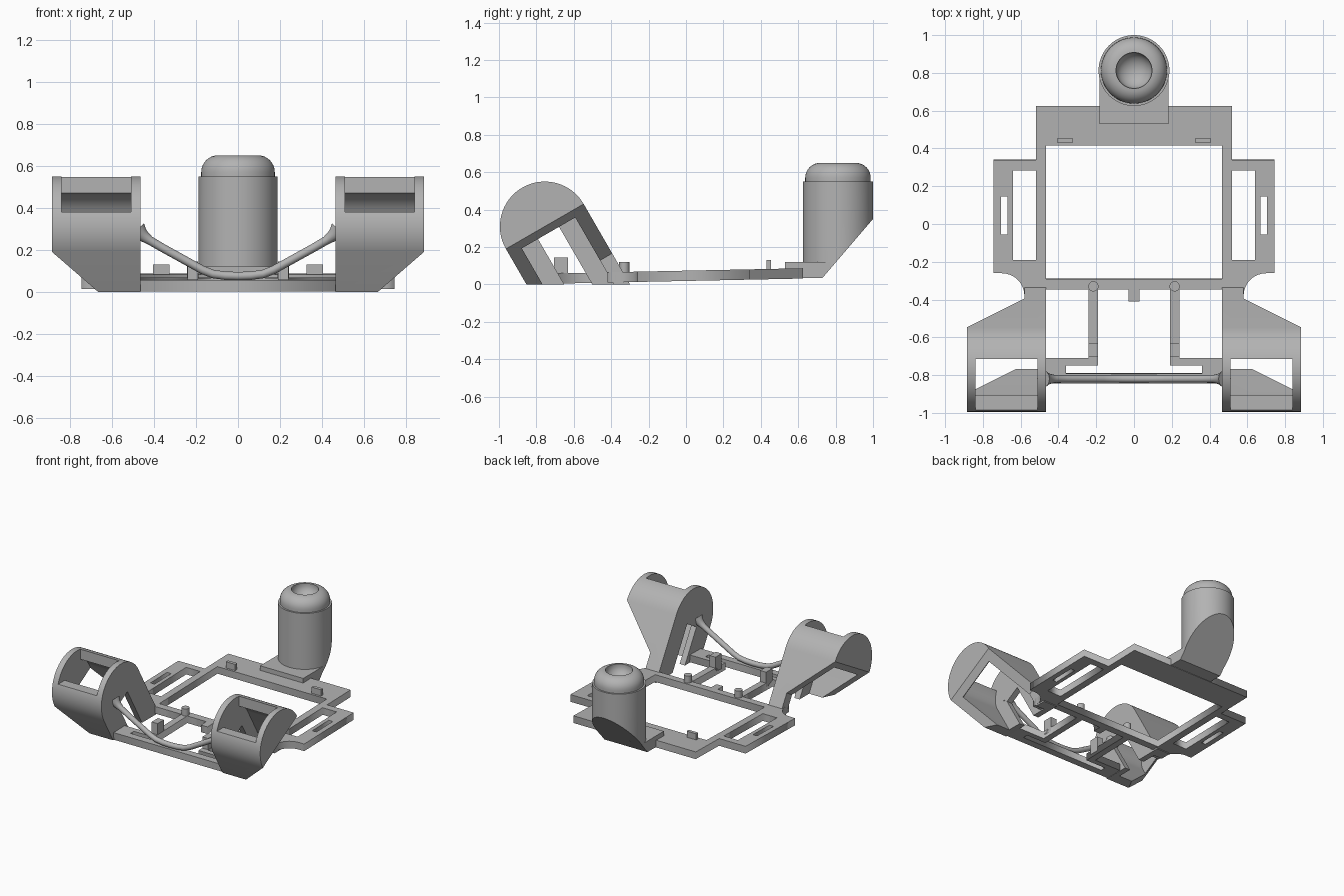
import bpy, bmesh
from math import sin, cos, pi, radians
from mathutils import Vector

if "Cube" in bpy.data.objects:
    bpy.data.objects.remove(bpy.data.objects["Cube"])

grey = bpy.data.materials.new("plain_grey")
grey.use_nodes = True
grey.diffuse_color = (0.45, 0.45, 0.45, 1)
grey.node_tree.nodes["Principled BSDF"].inputs["Base Color"].default_value = (0.45, 0.45, 0.45, 1)


def add(name, data):
    ob = bpy.data.objects.new(name, data)
    bpy.context.scene.collection.objects.link(ob)
    if not data.materials:
        data.materials.append(grey)
    return ob


def from_bm(name, bm):
    bmesh.ops.recalc_face_normals(bm, faces=bm.faces)
    me = bpy.data.meshes.new(name)
    bm.to_mesh(me)
    bm.free()
    return add(name, me)


def prism(name, pts, lo, hi, place, round_edge=None):
    """Extrude a 2D outline from lo to hi; place maps (a, b, depth) to space."""
    bm = bmesh.new()
    rings = [[bm.verts.new(place(a, b, d)) for a, b in pts] for d in (lo, hi)]
    n = len(pts)
    caps = [bm.faces.new(r) for r in rings]
    for i in range(n):
        j = (i + 1) % n
        bm.faces.new((rings[0][i], rings[0][j], rings[1][j], rings[1][i]))
    if round_edge:
        first, last, size = round_edge
        edges = [bm.edges.get((r[i], r[i + 1])) for r in rings for i in range(first, last)]
        bmesh.ops.bevel(bm, geom=edges, offset=size, segments=4, profile=0.5, affect='EDGES')
    return from_bm(name, bm)


def rect(a0, a1, b0, b1):
    return [(a0, b0), (a1, b0), (a1, b1), (a0, b1)]


def side(y, z, x):
    return Vector((x, y, z))


def box(name, x0, x1, y0, y1, z0, z1):
    return prism(name, rect(y0, y1, z0, z1), x0, x1, side)


def bake(ob):
    """Replace an object's data by its evaluated mesh."""
    dg = bpy.context.evaluated_depsgraph_get()
    me = bpy.data.meshes.new_from_object(ob.evaluated_get(dg))
    ob.modifiers.clear()
    if ob.type == 'MESH':
        ob.data = me
        return ob
    name, mat = ob.name, ob.matrix_basis.copy()
    bpy.data.objects.remove(ob)
    new = add(name, me)
    new.matrix_basis = mat
    return new


def cut(ob, cutter):
    m = ob.modifiers.new("cut", 'BOOLEAN')
    m.operation, m.object, m.solver = 'DIFFERENCE', cutter, 'EXACT'
    bake(ob)
    bpy.data.objects.remove(cutter)


def mirror(ob):
    ob.modifiers.new("mirror", 'MIRROR').use_mirror_merge = False


def smooth(ob, angle=35):
    bpy.ops.object.select_all(action='DESELECT')
    ob.select_set(True)
    bpy.context.view_layer.objects.active = ob
    bpy.ops.object.shade_smooth_by_angle(angle=radians(angle))


# Base frame: one flat outline with openings, tilted slightly up at the back
half = [(.52, .625), (.52, .34), (.745, .34), (.745, -.26)]
half += [(.70 - .12 * sin(t * pi / 16), -.38 + .12 * cos(t * pi / 16)) for t in range(9)]
half += [(.58, -.42), (.47, -.42), (.465, -.345), (.24, -.345),
         (.24, -.71), (.47, -.71), (.47, -.845)]
outline = half + [(-x, y) for x, y in reversed(half)]
t_half = [(.19, -.345), (.19, -.75), (.36, -.75), (.36, -.79)]
notch = [(.028, -.41), (.028, -.345)]
t_half = notch + t_half
holes = [rect(-.465, .465, -.29, .415), t_half + [(-x, y) for x, y in reversed(t_half)]]
for s in (1, -1):
    holes += [[(s * x, y) for x, y in rect(.52, .64, -.19, .285)],
              [(s * x, y) for x, y in rect(.67, .705, -.055, .145)]]
cu = bpy.data.curves.new("base_frame", 'CURVE')
cu.dimensions, cu.fill_mode, cu.extrude = '2D', 'BOTH', .0275
for loop in [outline] + holes:
    sp = cu.splines.new('POLY')
    sp.points.add(len(loop) - 1)
    sp.use_cyclic_u = True
    for p, (x, y) in zip(sp.points, loop):
        p.co = (x, y, 0, 1)
frame = add("base_frame", cu)
frame.location.z = .046
frame.rotation_euler.x = .0207
bpy.context.view_layer.update()
frame = bake(frame)

# Small pegs and tabs on the frame
mirror(box("rear_tab", .325, .405, .43, .455, .05, .13))
mirror(box("front_block", .19, .24, -.705, -.63, .03, .145))
ring = [(.215 + .027 * cos(i * pi / 12), -.33 + .027 * sin(i * pi / 12)) for i in range(24)]
peg = prism("round_peg", ring, .03, .12, lambda x, y, z: Vector((x, y, z)))
mirror(peg)
smooth(peg)


# Side holders: leaning rounded shells, open at the top, outer side and bottom
def lean(u, s, x):
    c, n = cos(pi / 6), sin(pi / 6)
    return Vector((x, -.755 + c * u + n * s, .31 + n * u - c * s))


def arch(r, length):
    arc = [(r * cos(i * pi / 32), -r * sin(i * pi / 32)) for i in range(33)]
    return arc + [(-r, length), (r, length)]


holder = prism("side_holder", arch(.24, .6), .465, .885, lean, (0, 32, .022))
cut(holder, prism("c", arch(.165, .8), .51, .84, lean))
cut(holder, prism("c", rect(-.165, .165, .04, .8), .7, 1, lean))
cut(holder, prism("c", rect(-.065, .065, .04, .8), .4, .6, lean))
cut(holder, box("c", .51, .84, -1.2, -.715, .38, .8))
taper = [(.885, 0), (.58, .305), (.58, .9), (1.1, .9), (1.1, -.215)]
cut(holder, prism("c", taper, -.5, .5, lambda x, s, u: lean(u, s, x)))
cut(holder, box("c", .2, 1.2, -1.5, .5, -.6, 0))
mirror(holder)
smooth(holder)

# Slim V-shaped brace between the holders
cu = bpy.data.curves.new("front_brace", 'CURVE')
cu.dimensions, cu.bevel_depth, cu.bevel_resolution = '3D', .02, 4
cu.use_fill_caps = True
half = [(.48, .295, 2.3), (.455, .27, 1.5), (.42, .245, 1.05), (.36, .21, 1),
        (.17, .105, 1), (.12, .085, 1), (.06, .077, 1)]
path = half + [(0, .075, 1)] + [(-x, z, r) for x, z, r in reversed(half)]
sp = cu.splines.new('POLY')
sp.points.add(len(path) - 1)
for p, (x, z, r) in zip(sp.points, path):
    p.co = (x, -.82, z, 1)
    p.radius = r
smooth(bake(add("front_brace", cu)), 50)

# Rear post: turned body with a rounded cap and a hollow in the top
prof = [(0, 0), (.1875, 0), (.1875, .55), (.175, .55)]
prof += [(.095 + .08 * cos(i * pi / 16), .57 + .08 * sin(i * pi / 16)) for i in range(9)]
prof += [(.095 * cos(i * pi / 16), .64 - .08 * sin(i * pi / 16)) for i in range(9)]
bm = bmesh.new()
vs = [bm.verts.new((r, 0, z)) for r, z in prof]
es = [bm.edges.new(p) for p in zip(vs, vs[1:])]
bmesh.ops.spin(bm, geom=vs + es, cent=(0, 0, 0), axis=(0, 0, 1), angle=2 * pi, steps=64)
bmesh.ops.remove_doubles(bm, verts=bm.verts, dist=.0005)
bmesh.ops.translate(bm, verts=bm.verts, vec=(0, .8125, 0))
post = from_bm("rear_post", bm)
below = [(.3, .035), (.73, .035), (1.15, .525), (1.15, -.2), (.3, -.2)]
cut(post, prism("c", below, -.5, .5, side))
smooth(post)

# Foot plate joining the post to the frame
prism("post_foot", [(.53, .034), (.73, .035), (.803, .12), (.53, .12)], -.183, .183, side)
